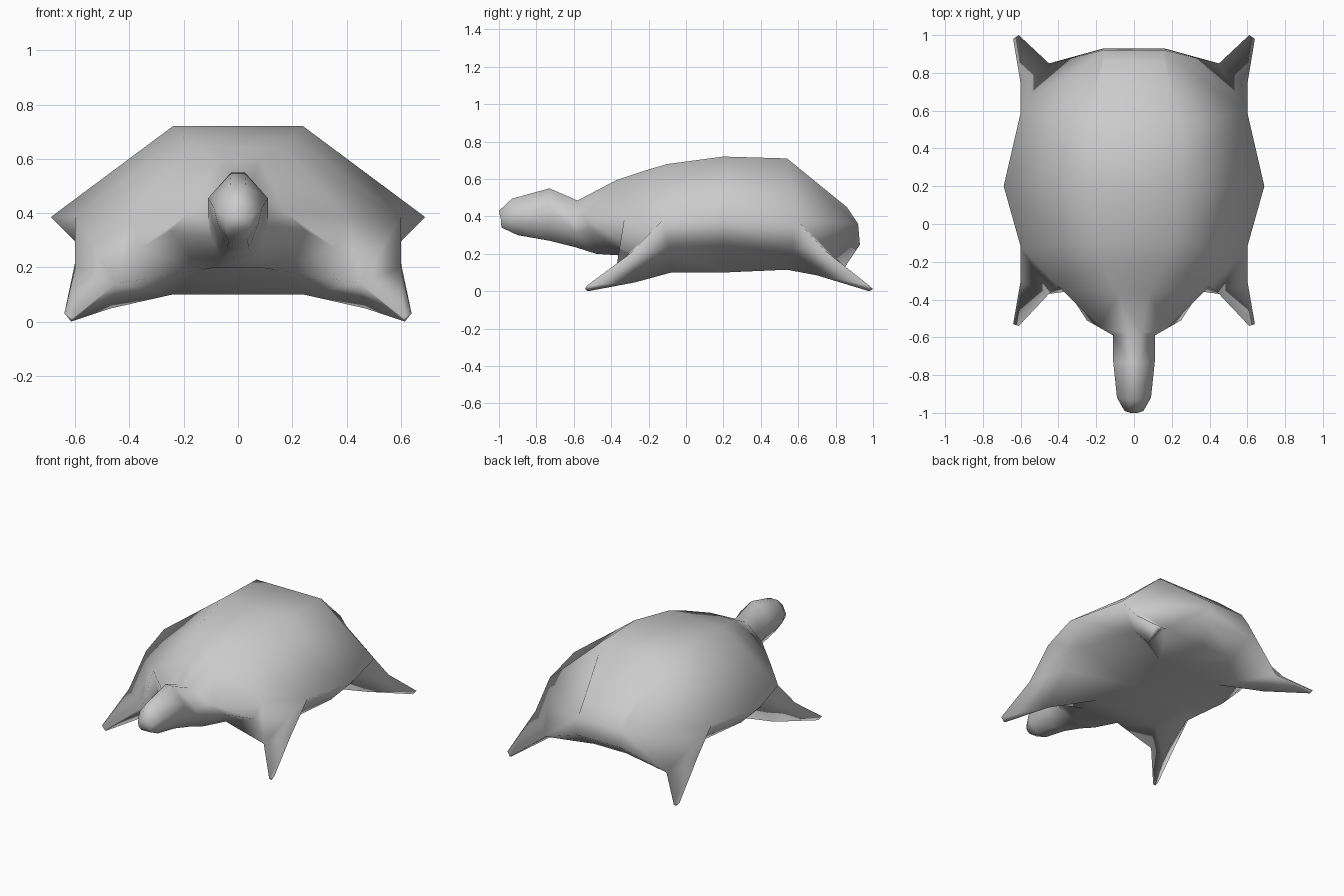
import bpy, bmesh

if "Cube" in bpy.data.objects:
    bpy.data.objects.remove(bpy.data.objects["Cube"])

grey = bpy.data.materials.new("soft grey")
grey.diffuse_color = (0.6, 0.6, 0.6, 1)
grey.use_nodes = True
grey.node_tree.nodes["Principled BSDF"].inputs["Base Color"].default_value = grey.diffuse_color

TOP, RIM, FLANK, BELLY = range(4)

# Half sections from snout to rump: top, rim, flank and belly points
sections = [
    # head
    [(.02, -1.0, .43), (.05, -.99, .385), (.045, -.99, .36), (.03, -.985, .34)],
    [(.03, -.93, .495), (.09, -.92, .42), (.075, -.91, .36), (.035, -.90, .30)],
    [(.025, -.73, .55), (.11, -.73, .455), (.09, -.73, .36), (.04, -.73, .27)],
    [(.04, -.58, .485), (.11, -.59, .37), (.10, -.59, .31), (.06, -.59, .235)],
    # neck opening and shoulders
    [(.08, -.37, .595), (.18, -.55, .40), (.25, -.51, .335), (.08, -.48, .20)],
    [(.16, -.22, .645), (.40, -.33, .39), (.36, -.34, .27), (.14, -.33, .19)],
    # shell
    [(.20, -.10, .68), (.60, -.12, .385), (.50, -.09, .23), (.24, -.08, .10)],
    [(.24, .20, .72), (.69, .20, .385), (.55, .20, .245), (.24, .20, .10)],
    [(.24, .54, .71), (.60, .59, .385), (.48, .57, .23), (.24, .54, .115)],
    # rump
    [(.16, .86, .45), (.16, .92, .36), (.16, .93, .25), (.12, .80, .15)],
]

# Flippers: near section, far section, then knee and tip triangles
# (outer, inner and lower edge of each)
flippers = [
    (6, 5, [(.60, -.30, .20), (.45, -.37, .14), (.47, -.27, .048)],
           [(.64, -.53, .03), (.61, -.54, .012), (.615, -.525, .0)]),
    (8, 9, [(.60, .74, .22), (.45, .85, .13), (.47, .70, .085)],
           [(.64, .98, .03), (.61, 1.0, .012), (.615, .98, .0)]),
]

bm = bmesh.new()


def add_points(points, s):
    return [bm.verts.new((s * x, y, z)) for x, y, z in points]


halves = [[add_points(h, s) for h in sections] for s in (1, -1)]

# Flanks of the body, left open where the flippers grow out
openings = {min(f[0], f[1]) for f in flippers}
for half in halves:
    for k in range(len(sections) - 1):
        a, b = half[k], half[k + 1]
        for c in (TOP, RIM, FLANK):
            if k in openings and c != TOP:
                continue
            bm.faces.new((a[c], a[c + 1], b[c + 1], b[c]))

# Back and belly strips joining the two halves
right, left = halves
for k in range(len(sections) - 1):
    for c in (TOP, BELLY):
        bm.faces.new((right[k][c], left[k][c], left[k + 1][c], right[k + 1][c]))

# Snout and rump ends
for k in (0, len(sections) - 1):
    for c in (TOP, RIM, FLANK):
        bm.faces.new((right[k][c], right[k][c + 1], left[k][c + 1], left[k][c]))

# Flippers, grown from the openings
for half, s in zip(halves, (1, -1)):
    for near, far, knee_points, tip_points in flippers:
        n, f = half[near], half[far]
        knee, tip = add_points(knee_points, s), add_points(tip_points, s)
        outer, inner, lower = knee
        for face in (
            (n[RIM], n[FLANK], outer),
            (n[FLANK], lower, outer),
            (n[FLANK], n[BELLY], lower),
            (n[BELLY], f[BELLY], inner),
            (n[BELLY], inner, lower),
            (f[BELLY], f[FLANK], inner),
            (f[FLANK], f[RIM], inner),
            (f[RIM], n[RIM], inner),
            (n[RIM], outer, inner),
        ):
            bm.faces.new(face)
        for i in range(3):
            j = (i + 1) % 3
            bm.faces.new((knee[i], knee[j], tip[j], tip[i]))
        bm.faces.new(tip)

bmesh.ops.recalc_face_normals(bm, faces=bm.faces)
mesh = bpy.data.meshes.new("turtle_body")
bm.to_mesh(mesh)
bm.free()
mesh.materials.append(grey)
for p in mesh.polygons:
    p.use_smooth = True
bpy.context.collection.objects.link(bpy.data.objects.new("turtle_body", mesh))
